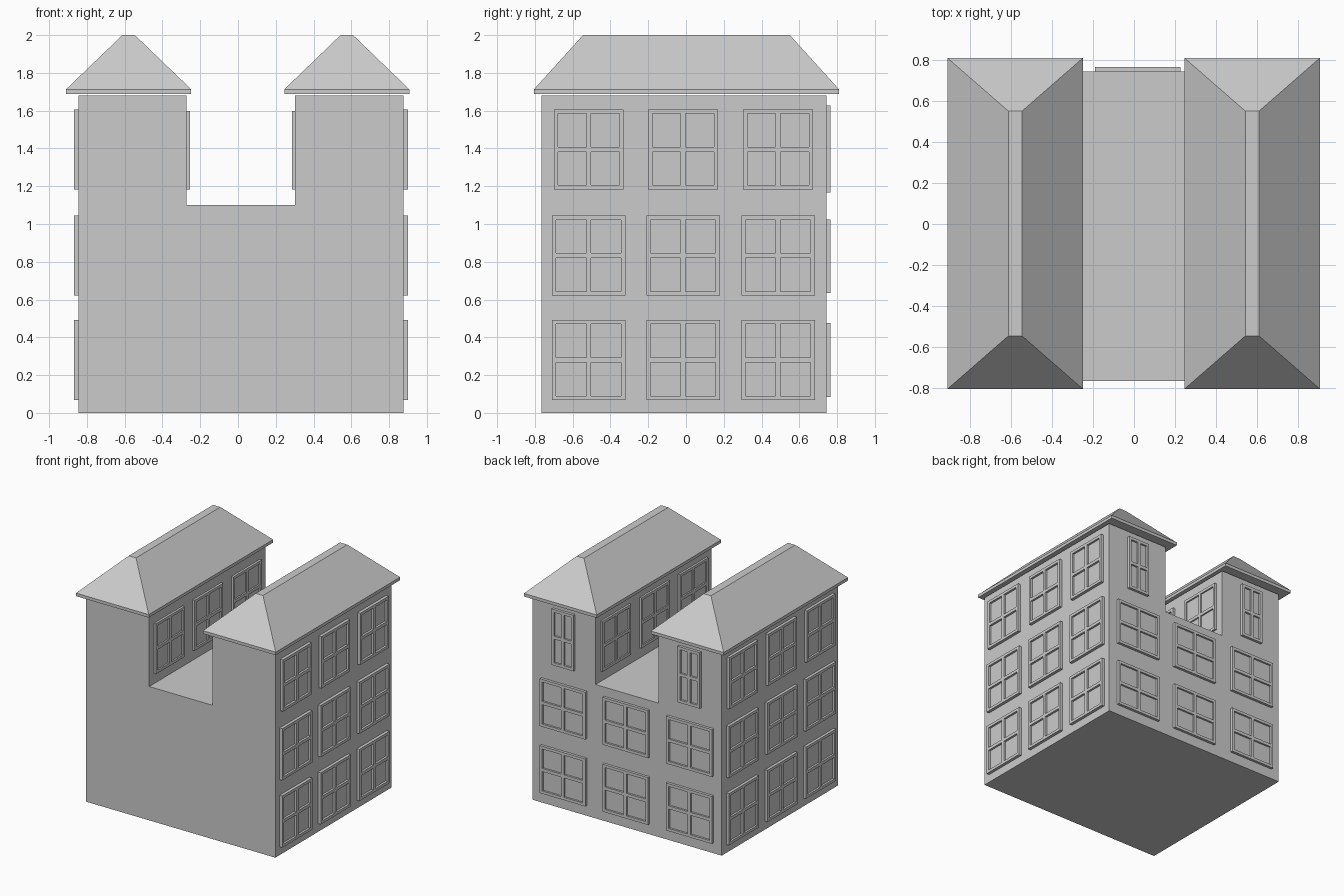
import bpy, bmesh
from mathutils import Vector

if "Cube" in bpy.data.objects:
    bpy.data.objects.remove(bpy.data.objects["Cube"])


def finish(name, bm):
    bmesh.ops.recalc_face_normals(bm, faces=bm.faces)
    me = bpy.data.meshes.new(name)
    bm.to_mesh(me)
    bm.free()
    ob = bpy.data.objects.new(name, me)
    bpy.context.collection.objects.link(ob)
    return ob


# House body: U-shaped front profile extruded front to back
X0, X1, Y0, Y1 = -0.845, 0.875, -0.765, 0.743
IN0, IN1, TERRACE, TOP = -0.272, 0.302, 1.10, 1.68
bm = bmesh.new()
profile = [(X0, 0), (X1, 0), (X1, TOP), (IN1, TOP), (IN1, TERRACE),
           (IN0, TERRACE), (IN0, TOP), (X0, TOP)]
face = bm.faces.new([bm.verts.new((x, Y0, z)) for x, z in profile])
ext = bmesh.ops.extrude_face_region(bm, geom=[face])
bmesh.ops.translate(bm, vec=(0, Y1 - Y0, 0),
                    verts=[v for v in ext["geom"] if isinstance(v, bmesh.types.BMVert)])
finish("house_body", bm)


# Hipped roofs: eave slab topped by slopes to a narrow flat ridge
def roof(name, cx):
    bm = bmesh.new()
    rings = []
    for hx, y0, y1, z in [(0.331, -0.805, 0.81, 1.688), (0.331, -0.805, 0.81, 1.713),
                          (0.033, -0.545, 0.55, 2.0)]:
        rings.append([bm.verts.new(p) for p in
                      [(cx - hx, y0, z), (cx + hx, y0, z), (cx + hx, y1, z), (cx - hx, y1, z)]])
    for a, b in zip(rings, rings[1:]):
        for i in range(4):
            j = (i + 1) % 4
            bm.faces.new((a[i], a[j], b[j], b[i]))
    bm.faces.new(rings[0])
    bm.faces.new(rings[-1])
    finish(name, bm)


roof("roof_left", -0.579)
roof("roof_right", 0.576)


# Window: raised frame with four recessed panes, on a wall facing `normal`
def window(name, centre, normal, w, h, depth, rim=0.023, bar=0.013):
    n = Vector(normal)
    up = Vector((0, 0, 1))
    side = up.cross(n)
    us = [-w / 2, -w / 2 + rim, -bar, bar, w / 2 - rim, w / 2]
    vs = [-h / 2, -h / 2 + rim, -bar, bar, h / 2 - rim, h / 2]
    c = Vector(centre) + n * depth
    bm = bmesh.new()
    grid = [[bm.verts.new(c + side * u + up * v) for v in vs] for u in us]
    panes = []
    for i in range(5):
        for j in range(5):
            f = bm.faces.new((grid[i][j], grid[i + 1][j], grid[i + 1][j + 1], grid[i][j + 1]))
            if i in (1, 3) and j in (1, 3):
                panes.append(f)
    rim_edges = [e for e in bm.edges if e.is_boundary]
    ext = bmesh.ops.extrude_edge_only(bm, edges=rim_edges)
    bmesh.ops.translate(bm, vec=-n * depth,
                        verts=[v for v in ext["geom"] if isinstance(v, bmesh.types.BMVert)])
    for f in panes:
        ext = bmesh.ops.extrude_face_region(bm, geom=[f])
        bmesh.ops.translate(bm, vec=-n * depth * 0.7,
                            verts=[v for v in ext["geom"] if isinstance(v, bmesh.types.BMVert)])
    bmesh.ops.delete(bm, geom=[f for f in panes if f.is_valid], context='FACES')
    # frame faces already point outward, so no flip is needed
    finish(name, bm)


# Side and courtyard windows: three columns along y
columns = (-0.515, -0.015, 0.488)
for c, y in enumerate(columns):
    for r, z in enumerate((0.28, 0.833, 1.395)):
        w = 0.37 if r == 2 else 0.39
        window(f"window_right_{r}_{c}", (X1, y, z), (1, 0, 0), w, 0.425, 0.025)
        window(f"window_left_{r}_{c}", (X0, y, z), (-1, 0, 0), w, 0.425, 0.023)
    window(f"window_court_left_{c}", (IN0, y, 1.39), (1, 0, 0), 0.37, 0.415, 0.018)
    window(f"window_court_right_{c}", (IN1, y, 1.39), (-1, 0, 0), 0.37, 0.415, 0.016)

# Back windows: two rows of three, narrow ones in the towers
for r, z in enumerate((0.28, 0.83)):
    for c, x in enumerate((-0.563, 0.018, 0.588)):
        window(f"window_back_{r}_{c}", (x, Y1, z), (0, 1, 0), 0.415, 0.39, 0.022)
for c, x in enumerate((-0.56, 0.588)):
    window(f"window_back_tower_{c}", (x, Y1, 1.397), (0, 1, 0), 0.2, 0.46, 0.022)
